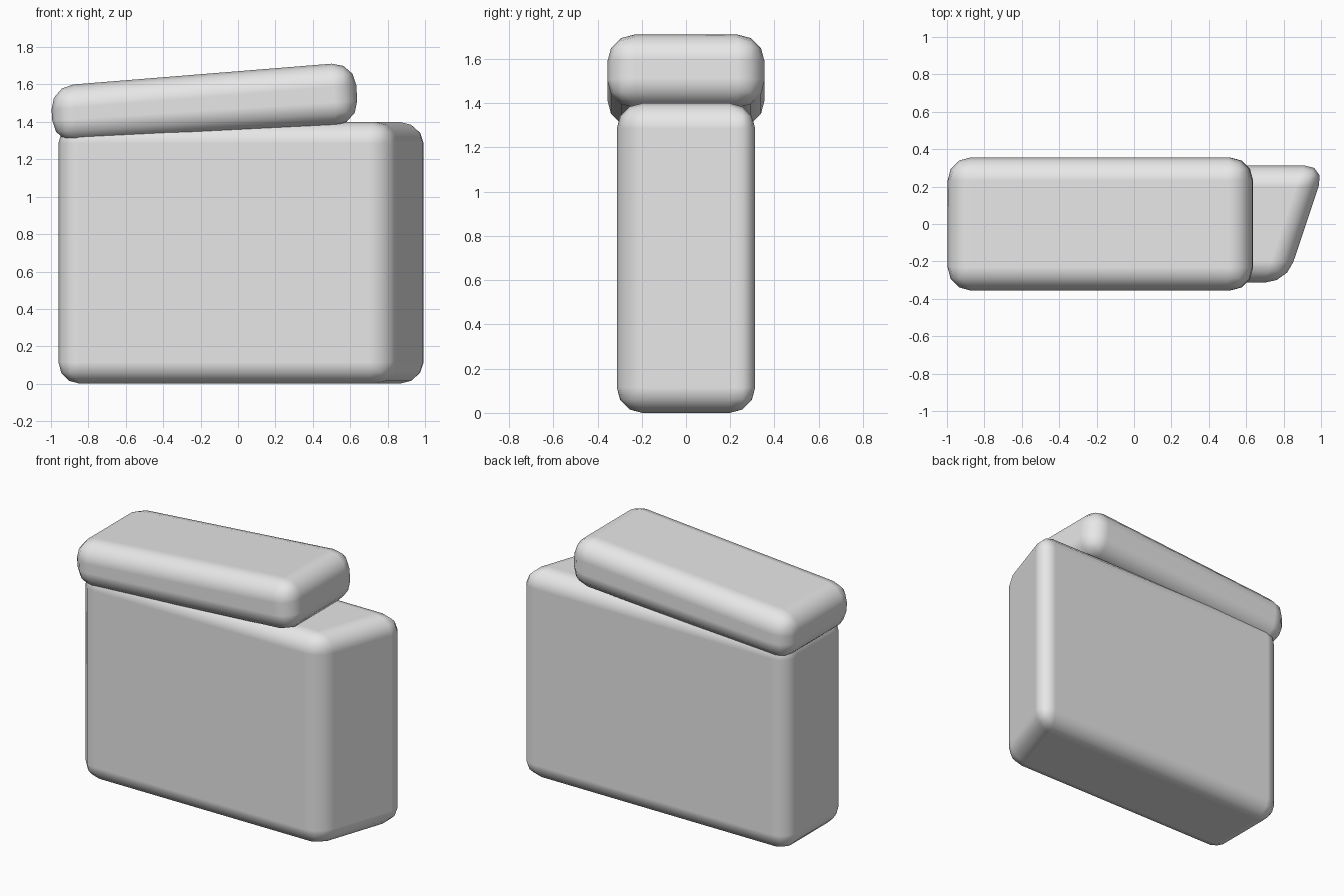
import bpy, bmesh

if "Cube" in bpy.data.objects:
    bpy.data.objects.remove(bpy.data.objects["Cube"])

grey = bpy.data.materials.new("plain grey")
grey.diffuse_color = (0.8, 0.8, 0.8, 1)
grey.use_nodes = True
grey.node_tree.nodes["Principled BSDF"].inputs["Base Color"].default_value = grey.diffuse_color


def rounded_block(name, bottom, top, width):
    """Six-sided block from two four-corner rings, with rounded edges."""
    bm = bmesh.new()
    low = [bm.verts.new(p) for p in bottom]
    high = [bm.verts.new(p) for p in top]
    bm.faces.new(low[::-1])
    bm.faces.new(high)
    for i in range(4):
        j = (i + 1) % 4
        bm.faces.new((low[i], low[j], high[j], high[i]))
    bmesh.ops.recalc_face_normals(bm, faces=bm.faces[:])
    for f in bm.faces:
        f.smooth = True
    mesh = bpy.data.meshes.new(name)
    bm.to_mesh(mesh)
    bm.free()
    mesh.materials.append(grey)
    ob = bpy.data.objects.new(name, mesh)
    bpy.context.collection.objects.link(ob)
    bevel = ob.modifiers.new("rounded edges", 'BEVEL')
    bevel.width = width
    bevel.segments = 3
    bevel.limit_method = 'NONE'
    bevel.harden_normals = True
    return ob


# Body: tall block whose right end is cut at a slant
plan = [(-0.96, -0.313), (0.815, -0.313), (1.025, 0.313), (-0.96, 0.313)]
rounded_block("body",
              [(x, y, 0.0) for x, y in plan],
              [(x, y, 1.4) for x, y in plan], 0.115)

# Lid: tilted slab, slightly thicker at the raised end
w = 0.356
rounded_block("lid",
              [(-0.985, -w, 1.283), (0.645, -w, 1.388), (0.645, w, 1.388), (-0.985, w, 1.283)],
              [(-1.005, -w, 1.59), (0.625, -w, 1.721), (0.625, w, 1.721), (-1.005, w, 1.59)], 0.125)
